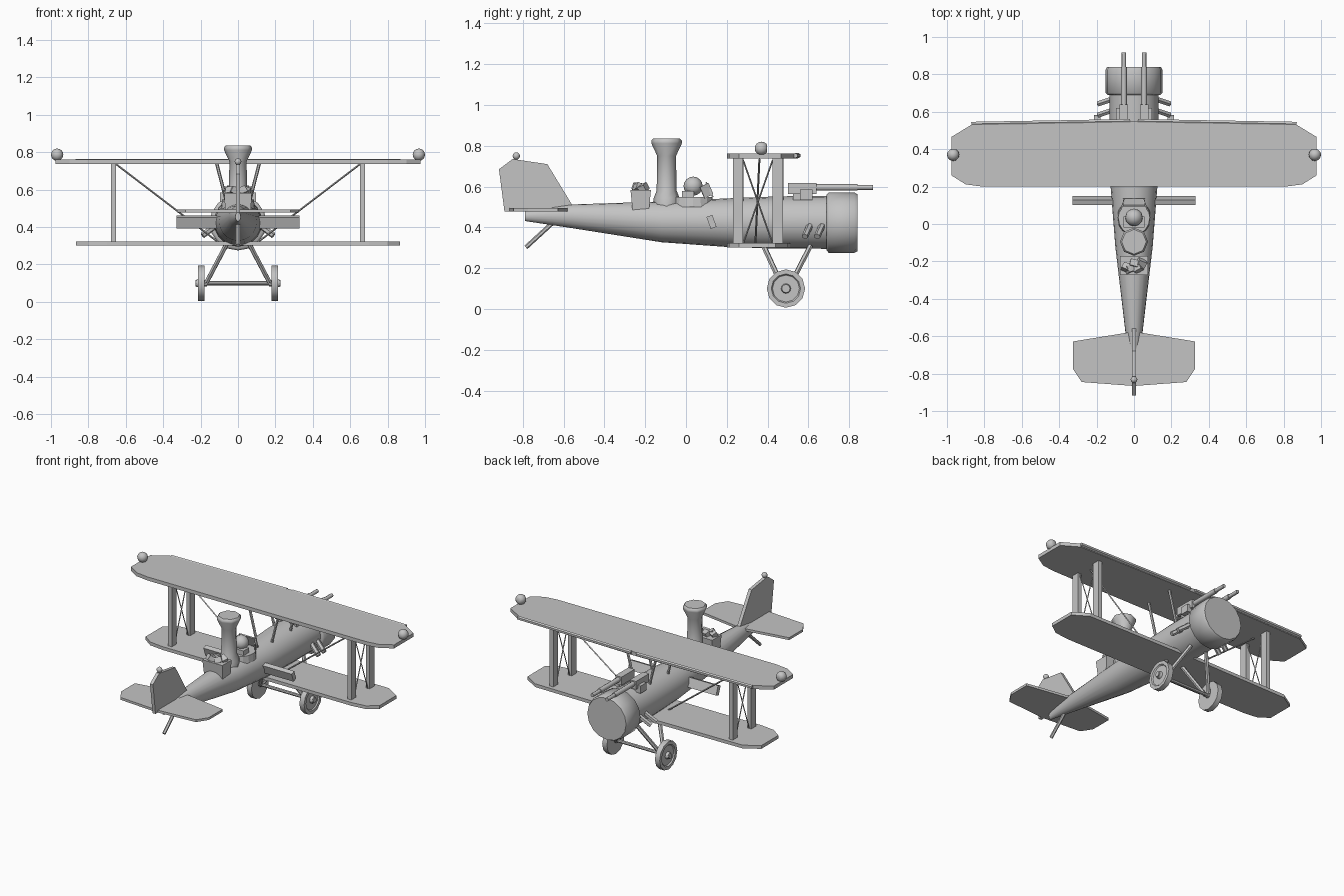
import bpy, bmesh, math, random
from mathutils import Vector, Matrix, Euler

if "Cube" in bpy.data.objects:
    bpy.data.objects.remove(bpy.data.objects["Cube"])

grey = bpy.data.materials.new("plain grey")
grey.diffuse_color = (0.55, 0.55, 0.55, 1)
grey.use_nodes = True
grey.node_tree.nodes["Principled BSDF"].inputs["Base Color"].default_value = grey.diffuse_color


def finish(name, bm, mirror=False, angle=0):
    bmesh.ops.recalc_face_normals(bm, faces=bm.faces)
    me = bpy.data.meshes.new(name)
    bm.to_mesh(me)
    bm.free()
    me.materials.append(grey)
    if angle:
        me.polygons.foreach_set("use_smooth", [True] * len(me.polygons))
        me.set_sharp_from_angle(angle=math.radians(angle))
    ob = bpy.data.objects.new(name, me)
    bpy.context.collection.objects.link(ob)
    if mirror:
        mod = ob.modifiers.new("mirror", 'MIRROR')
        mod.use_mirror_merge = False
    return ob


def box(name, loc, size, rot=(0, 0, 0), mirror=False):
    bm = bmesh.new()
    m = Matrix.Translation(loc) @ Euler(rot).to_matrix().to_4x4() @ Matrix.Diagonal((*size, 1))
    bmesh.ops.create_cube(bm, size=1, matrix=m)
    return finish(name, bm, mirror)


def rod(name, p, q, r, r2=None, n=6, mirror=False, angle=0):
    p, q = Vector(p), Vector(q)
    d = q - p
    bm = bmesh.new()
    m = Matrix.Translation((p + q) / 2) @ d.to_track_quat('Z', 'Y').to_matrix().to_4x4()
    bmesh.ops.create_cone(bm, cap_ends=True, segments=n, radius1=r,
                          radius2=r if r2 is None else r2, depth=d.length, matrix=m)
    return finish(name, bm, mirror, angle)


def prism(name, pts):
    """Solid between the outline and its copy; pts is a pair of 3D outlines."""
    bm = bmesh.new()
    a, b = [[bm.verts.new(p) for p in side] for side in pts]
    bm.faces.new(a)
    bm.faces.new(b[::-1])
    n = len(a)
    for i in range(n):
        bm.faces.new((a[i], b[i], b[(i + 1) % n], a[(i + 1) % n]))
    return finish(name, bm)


def plate(name, half, z0, z1):
    """Flat wing from the right half of its plan, listed from nose to tail."""
    full = half + [(-x, y) for x, y in reversed(half) if x > 0]
    return prism(name, [[(x, y, z) for x, y in full] for z in (z0, z1)])


def loft(name, rings, place, n=16, mirror=False, angle=40):
    """Skin round sections (t, a, b); place maps (t, u, v) to a point."""
    bm = bmesh.new()
    loops = []
    for t, a, b, c in rings:
        loops.append([bm.verts.new(place(t, a * math.cos(k * math.tau / n),
                                         c + b * math.sin(k * math.tau / n))) for k in range(n)])
    for l, m in zip(loops, loops[1:]):
        for i in range(n):
            j = (i + 1) % n
            bm.faces.new((l[i], l[j], m[j], m[i]))
    bm.faces.new(loops[0])
    bm.faces.new(loops[-1][::-1])
    return finish(name, bm, mirror, angle)


def ball(name, loc, r, mirror=False, cut_y=None):
    bm = bmesh.new()
    bmesh.ops.create_uvsphere(bm, u_segments=12, v_segments=8, radius=r,
                              matrix=Matrix.Translation(loc))
    if cut_y is not None:
        g = bm.verts[:] + bm.edges[:] + bm.faces[:]
        cut = bmesh.ops.bisect_plane(bm, geom=g, plane_co=(0, cut_y, 0),
                                     plane_no=(0, 1, 0), clear_outer=True)
        edges = [e for e in cut['geom_cut'] if isinstance(e, bmesh.types.BMEdge)]
        bmesh.ops.holes_fill(bm, edges=edges)
    return finish(name, bm, mirror, 40)


along_y = lambda t, u, v: (u, t, v)

# Body and engine cowl
loft("fuselage", [(-.79, .014, .024, .455), (-.57, .047, .057, .455), (-.12, .1, .1, .427),
                  (.2, .125, .119, .423), (.45, .13, .128, .424), (.7, .13, .13, .425)], along_y, 20)
loft("engine_cowl", [(.69, .14, .137, .423), (.7, .152, .148, .423), (.825, .152, .148, .423),
                     (.84, .144, .14, .423)], along_y, 16, angle=50)

# Wings
plate("upper_wing", [(0, .55), (.87, .53), (.977, .465), (.977, .26), (.9, .212), (.81, .2), (0, .2)],
      .737, .761)
plate("lower_wing", [(0, .51), (.77, .5), (.867, .44), (.867, .26), (.8, .212), (.7, .2), (0, .2)],
      .301, .323)
rod("leading_edge_strip", (.02, .55, .752), (.87, .535, .752), .013, mirror=True)
ball("wing_tip_lamp", (.967, .37, .787), .033, True, .398)

# Wing struts and wires
for y in (.255, .45):
    box("wing_strut", (.666, y, .53), (.028, .05, .425), mirror=True)
    rod("cabane_strut", (.06, y + .02, .53), (.115, y + .02, .745), .009, mirror=True)
rod("cross_wire_a", (.666, .28, .73), (.666, .425, .32), .004, n=4, mirror=True)
rod("cross_wire_b", (.666, .425, .73), (.666, .28, .32), .004, n=4, mirror=True)
rod("wing_wire", (.65, .36, .735), (.1, .34, .315), .005, n=4, mirror=True)

# Tail
plate("tailplane", [(0, -.57), (.03, -.58), (.326, -.628), (.326, -.775), (.28, -.845), (0, -.866)],
      .478, .494)
fin = [(-.555, .505), (-.68, .71), (-.85, .735), (-.917, .685), (-.89, .478), (-.57, .478)]
prism("fin", [[(x, y, z) for y, z in fin] for x in (-.011, .011)])
ball("fin_lamp", (0, -.832, .75), .018)
rod("tail_skid", (0, -.64, .435), (0, -.785, .302), .011)

# Side steps running through the body
box("side_step", (0, .125, .427), (.655, .03, .062), (math.radians(20), 0, 0))

# Landing gear
wheel = [(.178, .06, .06, .1), (.178, .075, .075, .1), (.178, .094, .094, .1),
         (.213, .094, .094, .1), (.213, .072, .072, .1), (.205, .066, .066, .1),
         (.205, .024, .024, .1), (.222, .02, .02, .1)]
loft("wheel", wheel, lambda t, u, v: (t, .49 + u, v), 12, True, 35)
rod("axle", (-.2, .49, .1), (.2, .49, .1), .011, n=8)
rod("wheel_hub_inner", (.165, .49, .1), (.228, .49, .1), .017, n=8, mirror=True)
rod("rear_gear_strut", (.06, .38, .31), (.168, .475, .105), .013, mirror=True)
rod("front_gear_strut", (.06, .61, .31), (.168, .505, .105), .013, mirror=True)

# Exhaust stubs
for y in (.61, .67):
    rod("exhaust_stub", (.11, y, .415), (.19, y - .027, .355), .016, mirror=True)

# Twin guns
box("gun_body", (.054, .57, .59), (.045, .14, .055), mirror=True)
box("gun_mount", (.054, .57, .55), (.025, .09, .05), mirror=True)
rod("gun_jacket", (.054, .63, .596), (.054, .84, .596), .016, n=8, mirror=True, angle=50)
rod("gun_muzzle", (.054, .83, .596), (.054, .917, .596), .012, n=8, mirror=True, angle=50)
box("ammo_box", (.08, .59, .56), (.035, .06, .05), mirror=True)

# Cockpit rim, shoulders, pilot head and windscreen
bm = bmesh.new()
rim = [[], []]
for k in range(16):
    c, s = math.cos(k * math.tau / 16), math.sin(k * math.tau / 16)
    for level, (r, z) in enumerate(((1, .5), (.94, .548))):
        rim[level].append((.09 * r * c, .035 + .1 * r * s, z))
bm.free()
prism("cockpit_rim", rim)
box("shoulders", (0, .01, .562), (.11, .06, .035))
ball("pilot_head", (0, .035, .602), .047)
box("windscreen", (0, .115, .585), (.12, .008, .08), (math.radians(25), 0, 0))
box("windscreen_side", (.062, .1, .58), (.008, .05, .06), (math.radians(25), 0, .4), mirror=True)

# Smoke stack, an octagon with a flared lip
loft("smoke_stack", [(.5, .066, .066, -.095), (.545, .063, .063, -.095), (.58, .049, .049, -.095),
                     (.75, .046, .046, -.095), (.812, .075, .075, -.095), (.825, .075, .075, -.095),
                     (.835, .066, .066, -.095)], lambda t, u, v: (u, v, t), 8, angle=50)

# Fuel bin with lumps
prism("fuel_bin", [[(x * w, -.222 + y * d, z) for x, y in ((1, 1), (-1, 1), (-1, -1), (1, -1))]
                   for w, d, z in ((.068, .04, .48), (.074, .05, .583))])
random.seed(4)
for i in range(5):
    box("fuel_lump", (-.04 + .02 * i, -.222 + random.uniform(-.02, .02), .593), (.045, .036, .036),
        [random.uniform(-.6, .6) for _ in range(3)])
